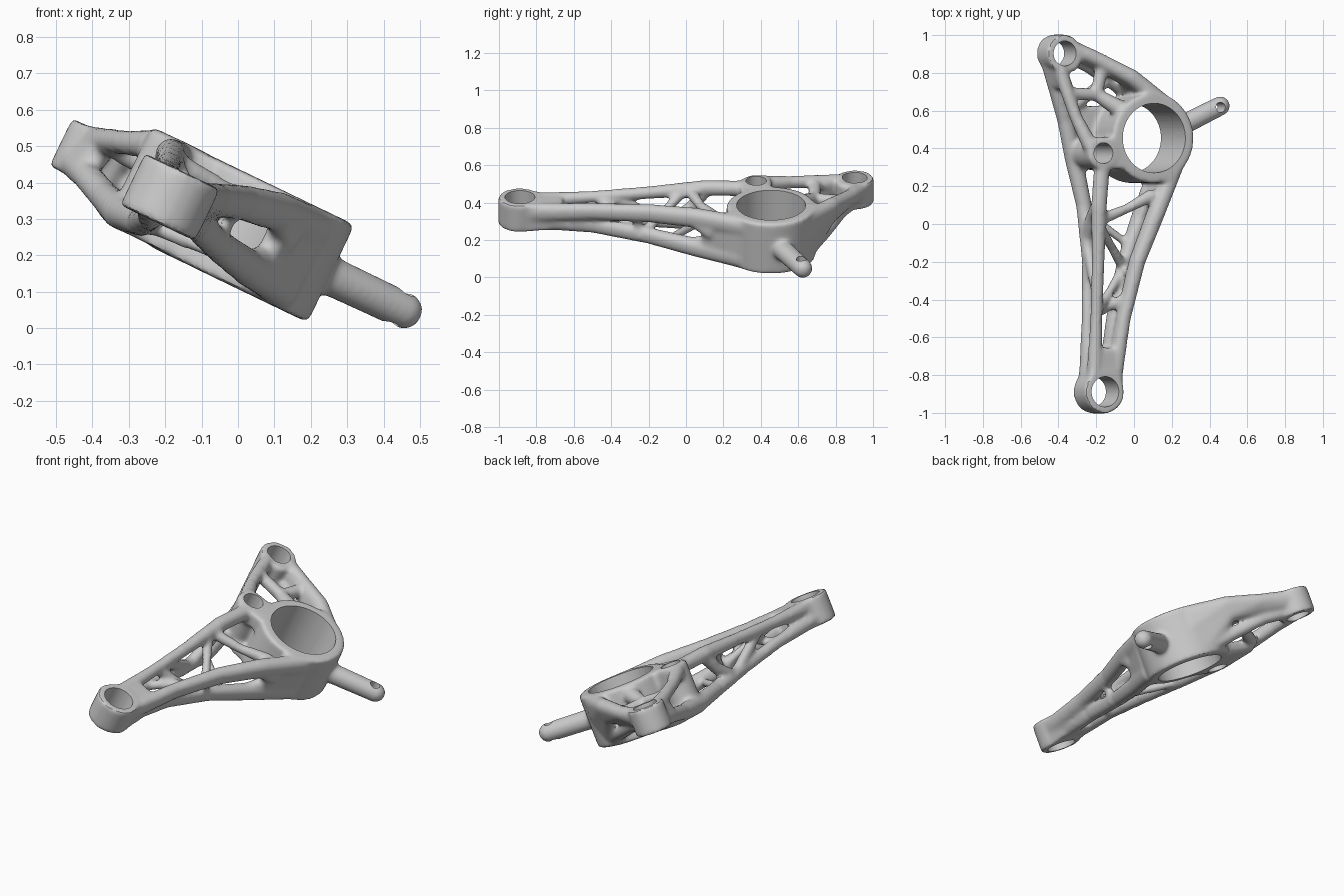
import bpy, bmesh, math
from mathutils import Matrix, Vector

if "Cube" in bpy.data.objects:
    bpy.data.objects.remove(bpy.data.objects["Cube"])

TILT = math.radians(25.7)          # whole part leans about the y axis
C, S = math.cos(TILT), math.sin(TILT)
body_bm = bmesh.new()


def node(x, y, w, r):
    """Plan-view x, y plus height w along the bore axis -> tilted-frame sphere."""
    return ((x - S * w) / C, y, w, r)


def add_hull(bm):
    """Replace the contents of bm by their convex skin and add it to the body."""
    res = bmesh.ops.convex_hull(bm, input=bm.verts[:])
    junk = {g for g in res["geom_interior"] + res["geom_unused"]
            if isinstance(g, bmesh.types.BMVert)}
    bmesh.ops.delete(bm, geom=list(junk), context='VERTS')
    bmesh.ops.recalc_face_normals(bm, faces=bm.faces[:])
    tmp = bpy.data.meshes.new("tmp")
    bm.to_mesh(tmp)
    bm.free()
    body_bm.from_mesh(tmp)
    bpy.data.meshes.remove(tmp)


def hull(*balls):
    """Convex skin around spheres."""
    bm = bmesh.new()
    for u, y, w, r in balls:
        bmesh.ops.create_uvsphere(bm, u_segments=20, v_segments=12, radius=r,
                                  matrix=Matrix.Translation((u, y, w)))
    add_hull(bm)


def discs(*items):
    """Convex skin around upright discs (u, y, w_low, w_high, r)."""
    bm = bmesh.new()
    for u, y, a, b, r in items:
        bmesh.ops.create_cone(bm, cap_ends=True, segments=64, radius1=r, radius2=r,
                              depth=b - a, matrix=Matrix.Translation((u, y, (a + b) / 2)))
    add_hull(bm)


def strut(*pts, tall=0.0):
    """Chain of tapered rods; tall stretches the section along the bore axis."""
    balls = [node(*p) for p in pts]
    for a, b in zip(balls, balls[1:]):
        ends = [a, b]
        if tall:
            ends += [(u, y, w + tall, r) for u, y, w, r in (a, b)]
        hull(*ends)


def wall(*pts):
    hull(*[node(*p) for p in pts])


# bosses: main ring, front eye, back eye, small locating boss
RING, FRONT, BACK, SMALL = (-.076, .455), (-.328, -.888), (-.565, .903), (-.374, .375)
discs((*RING, .105, .403, .238))
discs((*FRONT, .172, .33, .115))
discs((*BACK, .185, .33, .1))
discs((*SMALL, .11, .405, .085))

# eye roots, where the chords gather
discs((*FRONT, .175, .328, .108), (-.305, -.74, .178, .328, .085))
discs((*BACK, .2, .325, .085), (-.525, .865, .2, .325, .06))

# four long chords of the front arm
strut((-.165, .36, .365, .042), (-.185, .1, .36, .042), (-.19, -.2, .335, .034),
      (-.2, -.5, .31, .032), (-.21, -.82, .288, .042))
strut((-.32, .35, .155, .048), (-.265, .1, .158, .042), (-.24, -.2, .18, .036),
      (-.245, -.5, .205, .033), (-.25, -.82, .215, .042))
strut((.215, .3, .358, .045), (.117, .05, .355, .045), (.02, -.2, .335, .04),
      (-.053, -.5, .312, .036), (-.105, -.82, .286, .042), tall=-.02)
strut((.12, .28, .15, .045), (.03, .05, .16, .042), (-.055, -.2, .18, .036),
      (-.115, -.5, .205, .034), (-.15, -.82, .217, .042), tall=.018)

# side wall blending the ring into the right-hand chords
wall((.215, .3, .358, .04), (.12, .28, .15, .04), (.14, .12, .355, .036), (.055, .12, .158, .036))
wall((.16, .17, .355, .04), (.105, .02, .335, .03), (.13, .13, .28, .034))
wall((.07, .17, .158, .04), (.015, .0, .18, .03), (.08, .13, .22, .034))

# truss webs of the front arm
strut((-.185, .02, .345, .032), (-.04, .08, .335, .026), (.09, .15, .34, .035))
strut((-.18, -.02, .34, .03), (-.12, -.12, .27, .024), (-.05, -.24, .19, .03))
strut((-.06, -.24, .19, .028), (-.13, -.36, .25, .023), (-.195, -.46, .3, .028))
strut((-.06, -.24, .19, .024), (-.01, -.27, .31, .024))
strut((-.192, .1, .34, .036), (-.225, .03, .25, .034), (-.25, -.08, .17, .034))
strut((-.245, -.12, .18, .03), (-.195, -.38, .305, .028))
strut((-.24, -.5, .205, .026), (-.07, -.4, .295, .024))
strut((-.26, .06, .158, .025), (-.04, -.1, .172, .022))

# saddles between ring and small boss, upper web and lower skin
discs((*SMALL, .31, .40, .08), (-.24, .38, .31, .40, .09))
discs((*SMALL, .11, .17, .08), (-.2, .45, .11, .17, .18), (-.42, .56, .12, .18, .06))

# back arm: upper band and lower band from ring to back eye, slot between them
top = [(.15, .645, .358, .045), (-.01, .775, .348, .044), (-.19, .87, .312, .04), (-.33, .93, .288, .045)]
mid = [(.12, .645, .28, .045), (-.04, .765, .285, .04), (-.205, .855, .28, .034), (-.34, .925, .265, .042)]
low = [(.03, .64, .15, .045), (-.1, .74, .185, .038), (-.24, .83, .22, .033), (-.37, .905, .225, .042)]
for i in range(3):
    wall(top[i], top[i + 1], mid[i], mid[i + 1])
strut(*low)
wall(mid[0], low[0], mid[1], (-.02, .68, .17, .04))

# back arm: left chords and inner webs
strut((-.32, .35, .155, .048), (-.365, .55, .175, .042), (-.415, .72, .205, .04), (-.455, .88, .228, .045))
strut((-.235, .42, .36, .042), (-.305, .56, .335, .034), (-.355, .7, .318, .035), (-.4, .85, .298, .04))
wall((-.36, .74, .305, .034), (-.42, .75, .22, .036), (-.41, .86, .295, .036), (-.45, .87, .23, .04))
strut((-.34, .69, .31, .034), (-.2, .685, .3, .034), (-.06, .6, .34, .05))
strut((-.2, .685, .3, .034), (-.165, .85, .3, .036))
strut((-.33, .62, .165, .034), (-.17, .74, .2, .034))

# side pin
hull((.1, .494, .247, .056), (.386, .625, .25, .052))

# fuse everything into one cast skin
mesh = bpy.data.meshes.new("bracket_body")
body_bm.to_mesh(mesh)
body_bm.free()
body = bpy.data.objects.new("bracket_body", mesh)
bpy.context.collection.objects.link(body)
rm = body.modifiers.new("fuse", 'REMESH')
rm.mode, rm.voxel_size = 'VOXEL', .011
sm = body.modifiers.new("soften", 'SMOOTH')
sm.factor, sm.iterations = .5, 10

# bores
bm = bmesh.new()
for u, y, r in ((*RING, .184), (*FRONT, .08), (*BACK, .066), (*SMALL, .055), (.366, .617, .027)):
    bmesh.ops.create_cone(bm, cap_ends=True, segments=64, radius1=r, radius2=r, depth=1,
                          matrix=Matrix.Translation((u, y, .25)))
cut_mesh = bpy.data.meshes.new("bore_cutters")
bm.to_mesh(cut_mesh)
bm.free()
cutter = bpy.data.objects.new("bore_cutters", cut_mesh)
bpy.context.collection.objects.link(cutter)
cutter.hide_render = True
bo = body.modifiers.new("bores", 'BOOLEAN')
bo.operation, bo.solver, bo.object = 'DIFFERENCE', 'EXACT', cutter

# apply, tilt into place, shade
bpy.context.view_layer.objects.active = body
body.select_set(True)
for m in ("fuse", "soften", "bores"):
    bpy.ops.object.modifier_apply(modifier=m)
bpy.data.objects.remove(cutter)
body.data.transform(Matrix.Rotation(TILT, 4, 'Y'))
floor = min(v.co.z for v in body.data.vertices)
body.data.transform(Matrix.Translation((0, 0, -floor)))
bpy.ops.object.shade_smooth_by_angle(angle=math.radians(35))
